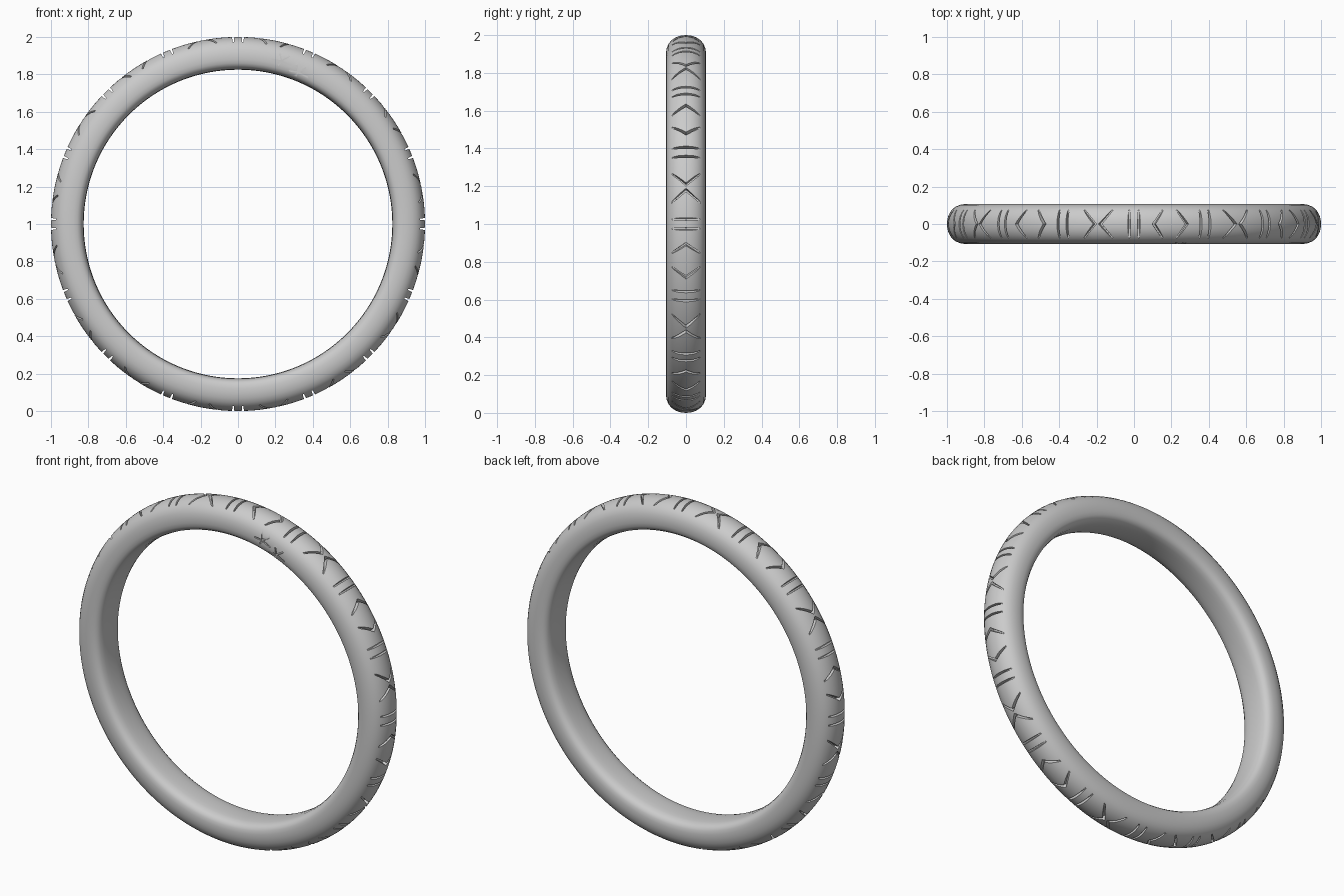
import bpy, bmesh
from math import pi, cos, sin, radians

if "Cube" in bpy.data.objects:
    bpy.data.objects.remove(bpy.data.objects["Cube"])

SEG = 256


def finish(bm, name):
    bmesh.ops.recalc_face_normals(bm, faces=bm.faces)
    me = bpy.data.meshes.new(name)
    bm.to_mesh(me)
    bm.free()
    ob = bpy.data.objects.new(name, me)
    bpy.context.collection.objects.link(ob)
    return ob


def prism(bm, low, high):
    """Closed solid between two matching outlines."""
    a = [bm.verts.new(p) for p in low]
    b = [bm.verts.new(p) for p in high]
    n = len(a)
    bm.faces.new(a)
    bm.faces.new(b[::-1])
    for i in range(n):
        j = (i + 1) % n
        bm.faces.new((a[i], b[i], b[j], a[j]))


def polar(r, t, y):
    return (r * cos(t), y, 1 + r * sin(t))


# Band: half cross-section (radius, y), mirrored and spun round the y axis
half = [(1.0, 0), (0.9985, 0.02), (0.994, 0.04), (0.985, 0.06), (0.972, 0.078),
        (0.955, 0.092), (0.932, 0.102), (0.905, 0.1065), (0.88, 0.1065),
        (0.86, 0.103), (0.845, 0.095), (0.834, 0.08), (0.828, 0.055),
        (0.826, 0.028), (0.825, 0)]
profile = half + [(r, -y) for r, y in half[-2:0:-1]]
bm = bmesh.new()
rings = [[bm.verts.new(polar(r, 2 * pi * (i + 0.5) / SEG, y)) for r, y in profile]
         for i in range(SEG)]
n = len(profile)
for i in range(SEG):
    p, q = rings[i], rings[(i + 1) % SEG]
    for k in range(n):
        m = (k + 1) % n
        bm.faces.new((p[k], p[m], q[m], q[k]))
band = finish(bm, "ring_band")


# Engraved pattern: each groove is a path of (y, arc offset, half width)
def groove(bm, t, path):
    def outline(r, k):
        return ([polar(r, t + s + h * k, y) for y, s, h in path] +
                [polar(r, t + s - h * k, y) for y, s, h in path[::-1]])
    prism(bm, outline(0.974, 0.6), outline(1.03, 1.5))


def chevron(bm, t, apex, end):
    groove(bm, t, [(-0.082, end, 0.007), (0, apex, 0.009), (0.082, end, 0.007)])


bm = bmesh.new()
for i in range(16):
    t = i * pi / 8
    for s in (-0.026, 0.026):
        groove(bm, t, [(-0.085, s, 0.006), (0.085, s, 0.006)])
    for d in (-1, 1):
        if i % 2:
            chevron(bm, t + pi / 16, d * 0.09, d * 0.034)    # open diamond
        else:
            chevron(bm, t + pi / 16, d * 0.0145, d * 0.085)  # cross

# Two small bird tracks on the front face
for cx, cz in ((0.232, 1.872), (0.322, 1.812)):
    toes = [(-28, 0.058), (30, 0.05), (100, 0.04), (172, 0.05), (235, 0.03)]
    pts = []
    for k, (a, length) in enumerate(toes):
        a = radians(a)
        nxt = radians(toes[(k + 1) % 5][0]) + (2 * pi if k == 4 else 0)
        for w in (-0.0035, 0.0035):
            pts.append((cx + length * cos(a) - w * sin(a),
                        cz + length * sin(a) + w * cos(a)))
        mid = (a + nxt) / 2
        pts.append((cx + 0.007 * cos(mid), cz + 0.007 * sin(mid)))
    prism(bm, [(x, -0.099, z) for x, z in pts], [(x, -0.13, z) for x, z in pts])
cutter = finish(bm, "groove_cutter")
cutter.hide_render = True

# Cut the grooves, bake the result and drop the cutter
mod = band.modifiers.new("grooves", 'BOOLEAN')
mod.operation = 'DIFFERENCE'
mod.solver = 'EXACT'
mod.object = cutter
bpy.context.view_layer.objects.active = band
band.select_set(True)
cutter.select_set(False)
bpy.ops.object.modifier_apply(modifier=mod.name)
bpy.data.objects.remove(cutter, do_unlink=True)
bpy.ops.object.shade_smooth_by_angle(angle=radians(30))
